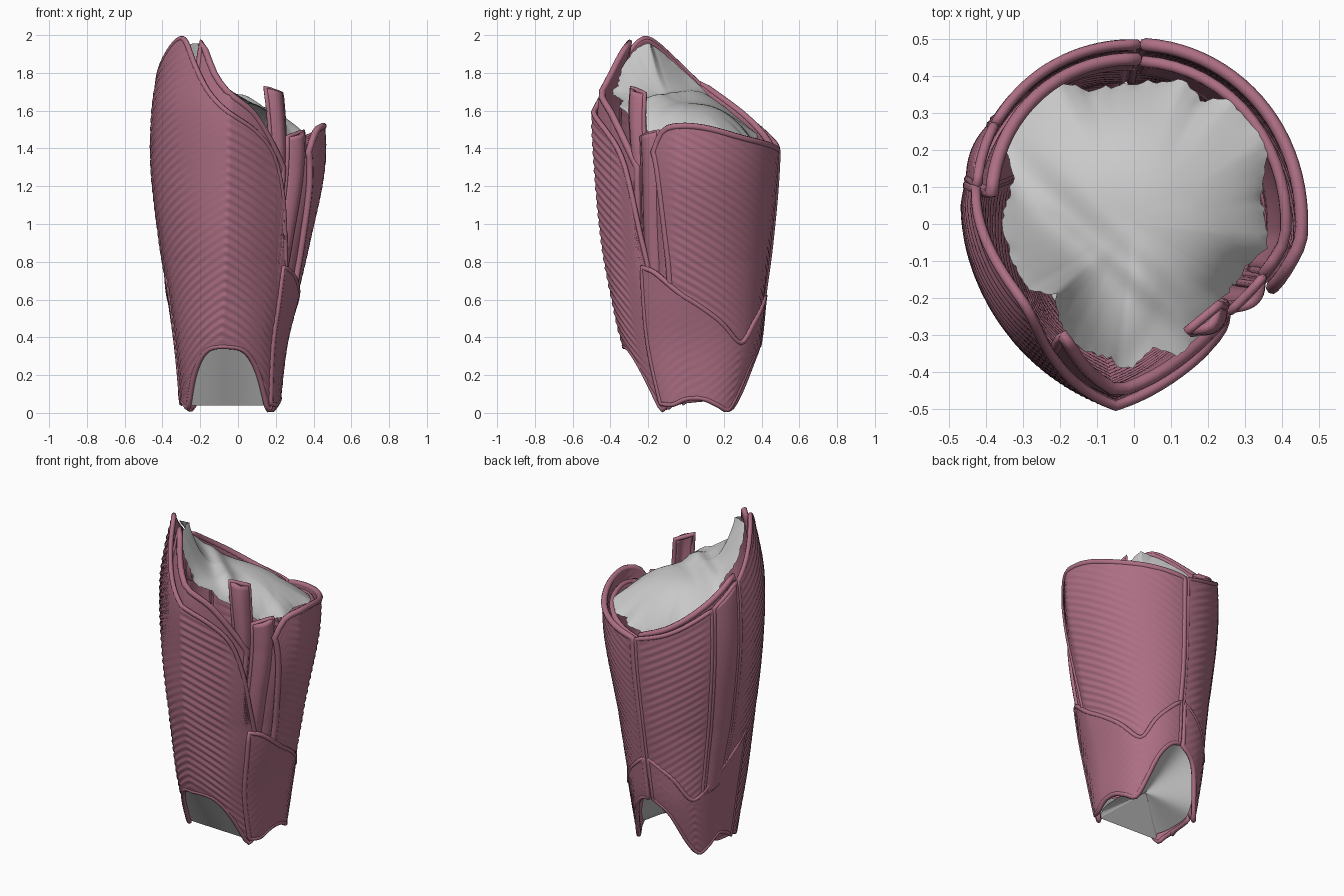
import bpy, math, random
from math import sin, cos, pi, radians, exp

if "Cube" in bpy.data.objects:
    bpy.data.objects.remove(bpy.data.objects["Cube"])

random.seed(4)
mat = bpy.data.materials.new("rose_plate")
mat.diffuse_color = (0.42, 0.16, 0.23, 1)
mat.use_nodes = True
mat.node_tree.nodes["Principled BSDF"].inputs["Base Color"].default_value = mat.diffuse_color
KEEL = 264


def interp(pts, x):
    """Smooth curve through (x, y) points."""
    if x <= pts[0][0]:
        return pts[0][1]
    if x >= pts[-1][0]:
        return pts[-1][1]
    i = max(k for k in range(len(pts) - 1) if pts[k][0] <= x)

    def slope(k):
        a, b = pts[max(k - 1, 0)], pts[min(k + 1, len(pts) - 1)]
        return (b[1] - a[1]) / (b[0] - a[0])
    (x0, y0), (x1, y1) = pts[i], pts[i + 1]
    h = x1 - x0
    t = (x - x0) / h
    return (y0 * (1 + 2 * t) * (1 - t) ** 2 + slope(i) * h * t * (1 - t) ** 2
            + y1 * t * t * (3 - 2 * t) + slope(i + 1) * h * t * t * (t - 1))


# Limb outline: left, right, front and back extents over height
ZS = (0, 0.35, 0.6, 0.9, 1.3, 1.6, 1.8, 2.0)
LEFT, RIGHT, FRONT, BACK = [list(zip(ZS, v)) for v in (
    (-.30, -.335, -.37, -.42, -.465, -.46, -.43, -.385),
    (.21, .25, .31, .38, .46, .455, .42, .36),
    (-.19, -.325, -.385, -.44, -.478, -.49, -.46, -.41),
    (.29, .385, .415, .455, .49, .49, .45, .40))]


def surf(a, z, off=0.0):
    """Point on the limb at angle a (degrees, 270 = front) and height z."""
    l, r, f, b = (interp(t, z) for t in (LEFT, RIGHT, FRONT, BACK))
    d = (a - KEEL + 180) % 360 - 180
    off += 0.012 * exp(-abs(d) / 12)
    if abs(d) < 90:
        off -= (0.08 if d > 0 else 0.025) * sin(radians(2 * abs(d))) * min(1, z / 1.3)
    n = 2 + 0.8 * max(0, 1 - z / 0.8)
    c, s = cos(radians(a)), sin(radians(a))
    px = math.copysign(abs(c) ** (2 / n), c)
    py = math.copysign(abs(s) ** (2 / n), s)
    return ((l + r) / 2 + (r - l) / 2 * px + off * c,
            (f + b) / 2 + (b - f) / 2 * py + off * s, z)


def mesh_object(name, verts, faces, material=None):
    me = bpy.data.meshes.new(name)
    me.from_pydata(verts, [], faces)
    for p in me.polygons:
        p.use_smooth = True
    ob = bpy.data.objects.new(name, me)
    bpy.context.collection.objects.link(ob)
    if material:
        me.materials.append(material)
    return ob


def grid_faces(nu, nv):
    w = nu + 1
    return [(j * w + i, j * w + i + 1, (j + 1) * w + i + 1, (j + 1) * w + i)
            for j in range(nv) for i in range(nu)]


def tube(name, pts, radius):
    cu = bpy.data.curves.new(name, 'CURVE')
    cu.dimensions = '3D'
    cu.bevel_depth = radius
    cu.bevel_resolution = 2
    sp = cu.splines.new('POLY')
    sp.points.add(len(pts) - 1)
    for q, p in zip(sp.points, pts):
        q.co = (*p, 1)
    sp.use_cyclic_u = True
    cu.materials.append(mat)
    ob = bpy.data.objects.new(name, cu)
    bpy.context.collection.objects.link(ob)
    bpy.ops.object.select_all(action='DESELECT')
    ob.select_set(True)
    bpy.context.view_layer.objects.active = ob
    bpy.ops.object.convert(target='MESH')


def plate(name, top, bottom, nu, nv, off=0.0, rib=0.0, ref=0, slant=0.25,
          bulge=0.0, trim=0.014, lean=0.0):
    """Curved plate between two (angle, height) edge lines, ribbed, with a rolled border."""
    a0, a1 = top[0][0], top[-1][0]
    verts, keys = [], []
    for j in range(nv + 1):
        for i in range(nu + 1):
            u, v = i / nu, j / nv
            a = a0 + (a1 - a0) * u
            zb, zt = interp(bottom, a), interp(top, a)
            z = zb + (zt - zb) * v
            edge = min(u * abs(a1 - a0) * .007, (1 - u) * abs(a1 - a0) * .007,
                       z - zb, zt - z)
            wave = sin(2 * pi * (z + slant * radians(abs(a - ref))) / 0.047)
            a += lean * (1 - v) ** 0.7 * (1 - u)
            o = off + bulge * sin(pi * u) + rib * min(1, max(0, edge) / 0.06) * wave
            verts.append(surf(a, z, o))
            keys.append((a, z))
    ob = mesh_object(name, verts, grid_faces(nu, nv), mat)
    so = ob.modifiers.new("thickness", 'SOLIDIFY')
    so.thickness = 0.025
    so.offset = -1
    w = nu + 1
    loop = (list(range(0, nu, 2)) + [nu + w * j for j in range(0, nv, 3)]
            + [nv * w + i for i in range(nu, 0, -2)] + [w * j for j in range(nv, 0, -3)])
    tube(name + "_trim", [surf(*keys[k], off - 0.009) for k in loop], trim)


# Shin plate with a keel and an arched instep
shin_top = [(168, 1.72), (185, 1.85), (202, 1.95), (214, 1.983), (223, 1.95), (236, 1.83), (250, 1.69),
            (264, 1.59), (285, 1.48), (300, 1.36), (312, 1.15), (322, .9), (328, .75)]
shin_low = [(168, .08), (200, .05), (213, .03), (220, .09), (230, .2), (243, .3), (255, .345),
            (275, .345), (288, .3), (301, .2), (311, .09), (319, .018), (328, .04)]
plate("shin_plate", shin_top, shin_low, 80, 200, rib=.003, ref=KEEL)
plate("inner_knee_plate", [(236, 1.96), (243, 1.9), (252, 1.79), (264, 1.69), (285, 1.57), (314, 1.3)],
      [(236, 1.5), (285, 1.2), (314, .9)], 30, 24, off=-.03, trim=.018)

# Side straps in the gap beside the shin plate
plate("front_side_strap", [(300, 1.72), (320, 1.69)], [(300, .6), (320, .6)], 10, 40,
      off=-.06, bulge=.03, trim=.013, lean=8)
plate("rear_side_strap", [(320, 1.46), (338, 1.49)], [(320, .6), (338, .6)], 10, 40,
      off=-.04, bulge=.03, trim=.013)
plate("inner_side_strap", [(334, 1.35), (352, 1.35)], [(334, .6), (352, .6)], 10, 40,
      off=-.035, bulge=.015, trim=.012)

# Calf plates
plate("right_calf_plate", [(-24, 1.38), (-17, 1.48), (-8, 1.515), (10, 1.51), (40, 1.45), (86, 1.39)],
      [(-24, .6), (0, .5), (42, .32), (86, .5)], 56, 120, rib=.0025, ref=-24, trim=.018, lean=12)
plate("left_calf_plate", [(89, 1.39), (115, 1.46), (145, 1.59)], [(89, .5), (135, .35), (145, .4)],
      36, 120, rib=.002, ref=145)
plate("left_calf_strip", [(147, 1.6), (166, 1.72)], [(147, .4), (166, .45)], 12, 60, bulge=.01)

# Inner rims behind the calf plates
plate("left_inner_rim", [(89, 1.40), (115, 1.48), (145, 1.62), (168, 1.74)],
      [(89, 1.15), (168, 1.45)], 36, 12, off=-.04, trim=.018)
plate("right_inner_rim", [(-20, 1.42), (10, 1.46), (86, 1.37)],
      [(-20, 1.1), (86, 1.1)], 36, 12, off=-.045, trim=.016)

# Ankle plates with pointed upper edges and scalloped hems
plate("right_ankle_plate",
      [(-38, .77), (-25, .74), (0, .60), (20, .49), (42, .37), (60, .48), (86, .62)],
      [(-38, .05), (-20, .045), (0, .08), (22, .04), (38, .018), (50, .1), (65, .27), (78, .35), (86, .36)],
      56, 40, off=.01, rib=.002, ref=42)
plate("left_ankle_plate",
      [(90, .62), (112, .52), (135, .38), (165, .55), (188, .72)],
      [(90, .36), (105, .28), (122, .1), (138, .02), (155, .06), (172, .12), (188, .05)],
      50, 40, off=.004, rib=.002, ref=135)

# Torn lining closing the top, with a diagonal fold
rim = [(-30, 1.46), (10, 1.48), (60, 1.43), (90, 1.40), (120, 1.48), (146, 1.60), (168, 1.74),
       (190, 1.87), (208, 1.95), (225, 1.96), (242, 1.87), (264, 1.72), (300, 1.60), (330, 1.46)]
NA, NR = 180, 24
tears = [random.uniform(-1, 1) for _ in range(36)]
verts = []
for j in range(NR + 1):
    for i in range(NA + 1):
        a = -30 + 360 * (i % NA) / NA
        q = (i % NA) / NA * 36
        t = tears[int(q) % 36] * (1 - q % 1) + tears[(int(q) + 1) % 36] * (q % 1)
        rho = 1 - j / NR
        # blur the rim heights towards the middle so the sheet stays smooth
        zr = sum(interp(rim, (a + s * 90 * (1 - rho) + 30) % 360 - 30)
                 for s in (-1, -.5, 0, .5, 1)) / 5
        x, y, _ = surf(a, interp(rim, a), -.03)
        k = rho * (0.88 + 0.09 * t * rho ** 4 + random.uniform(-.012, .012) * (j == 0))
        x, y = x * k, y * k
        d = (x + .2) * .66 + (y - .05) * .75
        z = 1.64 * (1 - rho ** 2) + (zr - .01) * rho ** 2
        verts.append((x, y, z + .04 * exp(-(d / .05) ** 2) * (1 - rho ** 4)))
mesh_object("top_lining", verts, grid_faces(NA, NR))

# Lining panel behind the instep arch
c0, c1 = surf(214, .04, -.015), surf(319, .04, -.015)
n = 30
low, high = [], []
for i in range(n + 1):
    a = 214 + 105 * i / n
    p = surf(a, max(.045, interp(shin_low, a)), -.015)
    f = min(1, max(0, (p[0] - c0[0]) / (c1[0] - c0[0])))
    low.append((c0[0] + (c1[0] - c0[0]) * f, c0[1] + (c1[1] - c0[1]) * f, .04))
    high.append(p)
mesh_object("instep_lining", low + high, grid_faces(n, 1))

# Lining closing the underside, rising from the instep to the heel notch
ring = list(low)
for i in range(1, 60):
    a = 319 + 255 * i / 60
    z = .07 + .31 * exp(-((a - 449) / 38) ** 2)
    ring.append(surf(a % 360, z, -.035))
count, verts = len(ring), []
for j in range(9):
    k = 1 - j / 8
    for x, y, z in ring + ring[:1]:
        verts.append((-.045 + (x + .045) * k, .05 + (y - .05) * k, .2 + (z - .2) * k))
mesh_object("sole_lining", verts, grid_faces(count, 8))
